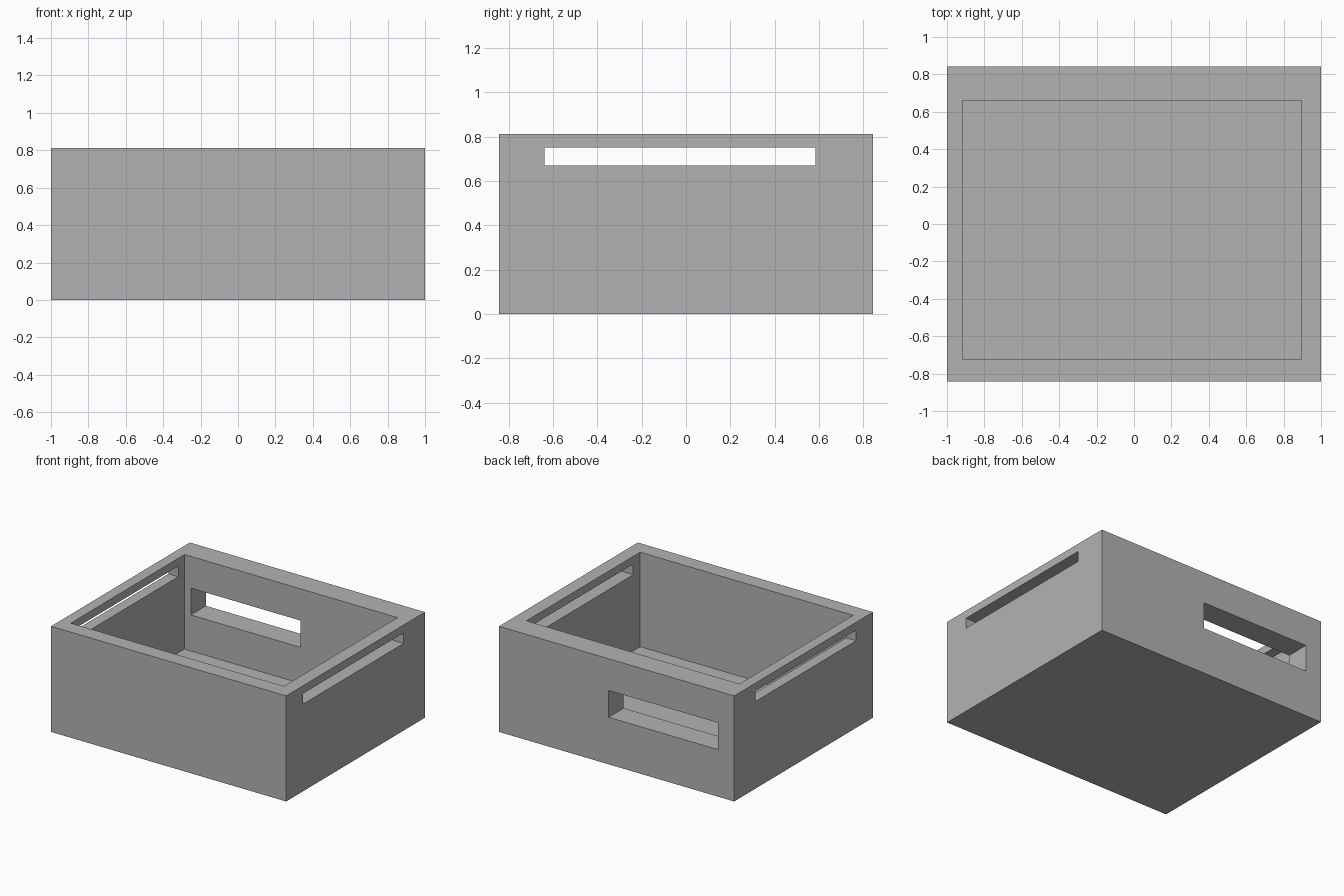
import bpy
from mathutils import Vector

default_cube = bpy.data.objects.get("Cube")
if default_cube:
    bpy.data.objects.remove(default_cube, do_unlink=True)

grey = bpy.data.materials.new("plain grey")
grey.use_nodes = True
colour = (0.45, 0.45, 0.45, 1)
grey.diffuse_color = colour
grey.node_tree.nodes["Principled BSDF"].inputs["Base Color"].default_value = colour


def box(name, low, high):
    """Axis-aligned box between two opposite corners."""
    low, high = Vector(low), Vector(high)
    bpy.ops.mesh.primitive_cube_add(size=1, location=(low + high) / 2)
    obj = bpy.context.object
    obj.name = name
    obj.scale = high - low
    bpy.ops.object.transform_apply(location=False, rotation=False, scale=True)
    obj.data.materials.append(grey)
    return obj


def cut(target, cutter):
    """Subtract the cutter from the target, then discard it."""
    cutter.hide_render = True
    mod = target.modifiers.new(cutter.name, "BOOLEAN")
    mod.operation = "DIFFERENCE"
    mod.solver = "EXACT"
    mod.object = cutter
    bpy.context.view_layer.objects.active = target
    bpy.ops.object.modifier_apply(modifier=mod.name)
    bpy.data.objects.remove(cutter, do_unlink=True)


# Solid outer body
depth, height = 0.843, 0.812
tray = box("open_box", (-1, -depth, 0), (1, depth, height))

# Open cavity, thicker wall at the back
cut(tray, box("cavity_cutter", (-0.917, -0.722, 0.085), (0.896, 0.66, 1)))

# Long slots through both side walls
cut(tray, box("side_slot_cutter", (-1.2, -0.638, 0.67), (1.2, 0.584, 0.751)))

# Off-centre window through the back wall
cut(tray, box("back_window_cutter", (-0.863, 0.5, 0.362), (0.068, 1, 0.568)))
